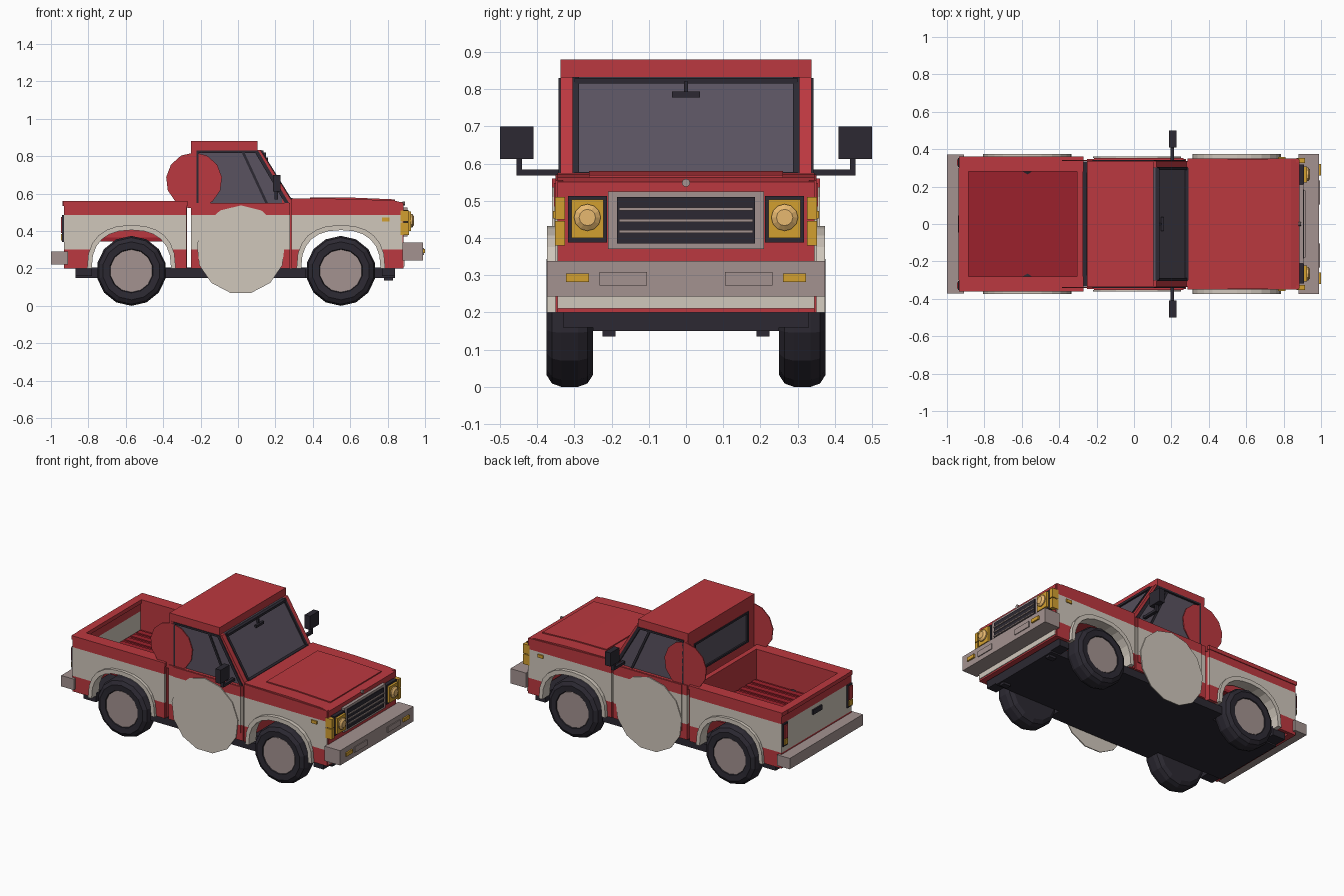
import bpy, bmesh
from math import cos, sin, pi

COL = dict(red=(0.50, 0.04, 0.05), bed_red=(0.33, 0.015, 0.025), beige=(0.63, 0.57, 0.50),
           steel=(0.37, 0.29, 0.28), black=(0.025, 0.022, 0.032), glass=(0.10, 0.085, 0.115),
           yellow=(0.65, 0.35, 0.03), lens=(0.80, 0.48, 0.16))
MAT = {}
for k, c in COL.items():
    MAT[k] = bpy.data.materials.new(k)
    MAT[k].diffuse_color = (*c, 1)


def finish(name, bm, mats, mirror):
    bmesh.ops.recalc_face_normals(bm, faces=bm.faces)
    me = bpy.data.meshes.new(name)
    bm.to_mesh(me)
    bm.free()
    for m in mats:
        me.materials.append(MAT[m])
    ob = bpy.data.objects.new(name, me)
    bpy.context.collection.objects.link(ob)
    if mirror:
        md = ob.modifiers.new("mirror", 'MIRROR')
        md.use_axis = (False, True, False)
        md.use_mirror_merge = False
    return ob


def prism(name, pts, y0, y1, mat, mirror=False, banded=False):
    """Side profile (x, z) extruded from y0 to y1; banded = two-tone paint."""
    bm = bmesh.new()
    f = bm.faces.new([bm.verts.new((x, y0, z)) for x, z in pts])
    r = bmesh.ops.extrude_face_region(bm, geom=[f])
    for v in r["geom"]:
        if isinstance(v, bmesh.types.BMVert):
            v.co.y = y1
    mats = [mat]
    if banded:
        mats = ["red", "beige"]
        bmesh.ops.triangulate(bm, faces=bm.faces)
        for z in (0.30, 0.485):
            bmesh.ops.bisect_plane(bm, geom=bm.verts[:] + bm.edges[:] + bm.faces[:],
                                   plane_co=(0, 0, z), plane_no=(0, 0, 1))
        for f in bm.faces:
            f.material_index = int(0.30 < f.calc_center_median().z < 0.485)
    return finish(name, bm, mats, mirror)


def box(name, x0, x1, y0, y1, z0, z1, mat, mirror=False, banded=False):
    return prism(name, [(x0, z0), (x1, z0), (x1, z1), (x0, z1)], y0, y1, mat, mirror, banded)


def lathe(name, x, y, z, prof, n, mat, mirror=True, axis='y'):
    """Profile (radius, offset) turned about the y or x axis, with capped ends."""
    bm = bmesh.new()
    rings = []
    for r, o in prof:
        ring = []
        for i in range(n):
            a = 2 * pi * i / n
            u, w = r * sin(a), r * cos(a)
            ring.append(bm.verts.new((x + u, y + o, z + w) if axis == 'y' else (x + o, y + u, z + w)))
        rings.append(ring)
    for a, b in zip(rings, rings[1:]):
        for i in range(n):
            bm.faces.new((a[i], a[(i + 1) % n], b[(i + 1) % n], b[i]))
    bm.faces.new(rings[0])
    bm.faces.new(rings[-1])
    return finish(name, bm, [mat], mirror)


def arch(cx, w, h, n=12):
    """Flattened wheel arch, from the rear foot to the front foot."""
    out = []
    for i in range(n + 1):
        a = pi - pi * i / n
        c, s = cos(a), max(sin(a), 0)
        out.append((cx + w * (1 if c > 0 else -1) * abs(c) ** 0.85, 0.2 + h * s ** 0.8))
    return out


REAR, FRONT = -0.57, 0.55

# Body side panels
prism("bed_side", [(-0.93, 0.2)] + arch(REAR, 0.225, 0.22) + [(-0.275, 0.2), (-0.275, 0.55), (-0.93, 0.55)],
      0.335, 0.355, "red", True, True)
prism("front_fender", [(0.287, 0.2)] + arch(FRONT, 0.225, 0.22) + [(0.88, 0.2), (0.88, 0.555), (0.287, 0.57)],
      0.33, 0.35, "red", True, True)
box("cab_side", -0.25, 0.278, 0.325, 0.348, 0.2, 0.55, "red", True, True)
box("door_panel", -0.215, 0.265, 0.345, 0.354, 0.25, 0.548, "red", True, True)

# Wheels and arch lips
for tag, cx in (("rear", REAR), ("front", FRONT)):
    prism(tag + "_arch_lip", arch(cx, 0.237, 0.232) + arch(cx, 0.212, 0.205)[::-1], 0.30, 0.374, "beige", True)
    lathe(tag + "_tire", cx, 0, 0.187,
          [(0.10, 0.25), (0.155, 0.25), (0.178, 0.265), (0.187, 0.29), (0.187, 0.335),
           (0.178, 0.36), (0.155, 0.375), (0.118, 0.372), (0.112, 0.355)], 14, "black")
    lathe(tag + "_hub", cx, 0, 0.187, [(0.114, 0.34), (0.114, 0.368)], 14, "steel")
    box(tag + "_axle", cx - 0.03, cx + 0.03, -0.26, 0.26, 0.16, 0.21, "black")

# Underside
box("chassis", -0.87, 0.84, -0.25, 0.25, 0.15, 0.205, "black")
box("cab_floor", -0.39, 0.36, -0.335, 0.335, 0.15, 0.20, "black")
box("chassis_ends_rear", -0.87, -0.78, -0.33, 0.33, 0.16, 0.22, "black")
box("chassis_ends_front", 0.77, 0.84, -0.33, 0.33, 0.16, 0.22, "black")
box("tow_mount", 0.78, 0.83, 0.19, 0.225, 0.135, 0.16, "black", True)

# Cargo bed
box("bed_floor", -0.91, -0.28, -0.29, 0.29, 0.345, 0.365, "bed_red")
for i in range(9):
    y = -0.24 + i * 0.06
    box("bed_slat", -0.88, -0.31, y - 0.018, y + 0.018, 0.36, 0.373, "bed_red")
box("bed_inner_wall", -0.91, -0.28, 0.28, 0.29, 0.345, 0.54, "red", True)
box("bed_rim", -0.935, -0.27, 0.28, 0.36, 0.535, 0.56, "red", True)
box("bed_front_wall", -0.305, -0.272, -0.34, 0.34, 0.2, 0.56, "red")
box("tailgate", -0.93, -0.89, -0.335, 0.335, 0.2, 0.555, "red", False, True)
box("tailgate_rim", -0.937, -0.885, -0.30, 0.30, 0.535, 0.56, "red")
box("tailgate_handle", -0.94, -0.93, -0.045, 0.045, 0.43, 0.46, "black")
box("tail_light_frame", -0.94, -0.925, 0.305, 0.352, 0.34, 0.485, "black", True)
box("tail_light", -0.947, -0.935, 0.312, 0.346, 0.39, 0.475, "red", True)
box("tail_reverse_light", -0.947, -0.935, 0.312, 0.346, 0.35, 0.385, "yellow", True)
box("rear_bumper", -1.0, -0.91, -0.372, 0.372, 0.22, 0.29, "steel")

# Cab shell
box("roof", -0.252, 0.105, -0.337, 0.337, 0.828, 0.88, "red")
box("cab_back_lower", -0.25, -0.225, -0.33, 0.33, 0.2, 0.60, "red")
box("cab_back_header", -0.25, -0.225, -0.33, 0.33, 0.79, 0.83, "red")
box("cab_rear_pillar", -0.25, -0.215, 0.27, 0.338, 0.55, 0.83, "red", True)
box("rear_window", -0.245, -0.24, -0.275, 0.275, 0.59, 0.80, "glass")
for z in (0.60, 0.785):
    box("rear_window_trim", -0.255, -0.24, -0.275, 0.275, z - 0.006, z + 0.006, "black")
box("rear_window_side_trim", -0.255, -0.24, 0.262, 0.275, 0.60, 0.785, "black", True)
box("firewall", 0.265, 0.285, -0.33, 0.33, 0.2, 0.56, "red")
box("cowl", 0.235, 0.30, -0.335, 0.335, 0.545, 0.572, "red")


# Windshield and side windows
def slope(d, t):
    return [(0.28 + d, 0.565), (0.115 + d, 0.832), (0.115 + d - t, 0.832), (0.28 + d - t, 0.565)]


prism("windshield", slope(0, 0.01), -0.30, 0.30, "glass")
prism("windshield_pillar", slope(0.005, 0.035), 0.303, 0.337, "red", True)
prism("windshield_side_trim", slope(0.01, 0.02), 0.288, 0.305, "black", True)
box("windshield_top_trim", 0.11, 0.137, -0.30, 0.30, 0.815, 0.83, "black")
box("windshield_base_trim", 0.26, 0.292, -0.30, 0.30, 0.565, 0.577, "black")
prism("side_window", [(-0.22, 0.55), (0.255, 0.55), (0.09, 0.83), (-0.22, 0.83)], 0.324, 0.329, "glass", True)
prism("vent_window_bar", [(0.145, 0.55), (0.16, 0.55), (0.03, 0.83), (0.015, 0.83)], 0.328, 0.336, "black", True)
prism("door_frame_front", [(0.25, 0.55), (0.272, 0.55), (0.107, 0.83), (0.085, 0.83)], 0.328, 0.342, "black", True)
box("door_frame_top", -0.22, 0.10, 0.328, 0.342, 0.818, 0.83, "black", True)
box("door_frame_rear", -0.222, -0.21, 0.328, 0.342, 0.55, 0.83, "black", True)
box("inner_mirror", 0.145, 0.16, -0.038, 0.038, 0.778, 0.793, "black")
box("inner_mirror_stem", 0.135, 0.15, -0.005, 0.005, 0.79, 0.82, "black")

# Flat round plates on the cab sides
lathe("door_disc", 0.015, 0, 0.30, [(0.237, 0.354), (0.237, 0.360)], 13, "beige")
lathe("rear_quarter_disc", -0.235, 0, 0.67, [(0.150, 0.336), (0.150, 0.342)], 13, "red")

# Door mirrors
box("mirror_arm", 0.195, 0.215, 0.34, 0.455, 0.568, 0.584, "black", True)
box("mirror_post", 0.195, 0.215, 0.44, 0.455, 0.568, 0.62, "black", True)
box("mirror_head", 0.188, 0.226, 0.41, 0.50, 0.612, 0.70, "black", True)

# Hood and nose
hood = [(0.29, 0.54), (0.29, 0.574), (0.6, 0.572), (0.84, 0.562), (0.885, 0.55), (0.885, 0.525)]
prism("hood", hood, -0.345, 0.345, "red")
prism("hood_panel", [(0.385, 0.56), (0.385, 0.58), (0.6, 0.579), (0.84, 0.569), (0.84, 0.55)], -0.26, 0.26, "red")
box("nose_panel", 0.85, 0.885, -0.345, 0.345, 0.2, 0.53, "red")
box("lower_valance", 0.87, 0.89, -0.345, 0.345, 0.21, 0.25, "beige")
lathe("hood_latch", 0.88, 0, 0.548, [(0.011, 0), (0.011, 0.012)], 10, "steel", False, 'x')

# Grille and lights
box("grille_surround", 0.88, 0.905, -0.21, 0.21, 0.37, 0.525, "steel")
box("grille_recess", 0.90, 0.91, -0.185, 0.185, 0.385, 0.51, "black")
for z in (0.417, 0.447, 0.478):
    box("grille_bar", 0.905, 0.917, -0.18, 0.18, z - 0.004, z + 0.004, "steel")
box("headlight_frame", 0.88, 0.91, 0.212, 0.317, 0.388, 0.513, "black", True)
box("headlight_housing", 0.90, 0.925, 0.222, 0.308, 0.40, 0.503, "yellow", True)
lathe("headlight_lens", 0.92, 0.265, 0.455, [(0.036, 0), (0.036, 0.012), (0.022, 0.022)], 12, "lens", True, 'x')
box("corner_light_lower", 0.87, 0.915, 0.325, 0.352, 0.38, 0.445, "yellow", True)
box("corner_light_upper", 0.87, 0.915, 0.325, 0.352, 0.45, 0.51, "yellow", True)
box("side_marker", 0.77, 0.81, 0.345, 0.357, 0.452, 0.472, "yellow", True)

# Front bumper
box("front_bumper", 0.88, 0.99, -0.374, 0.374, 0.243, 0.338, "steel")
box("bumper_pad", 0.985, 0.995, 0.105, 0.232, 0.272, 0.308, "steel", True)
box("bumper_signal", 0.985, 1.0, 0.26, 0.322, 0.282, 0.305, "yellow", True)
